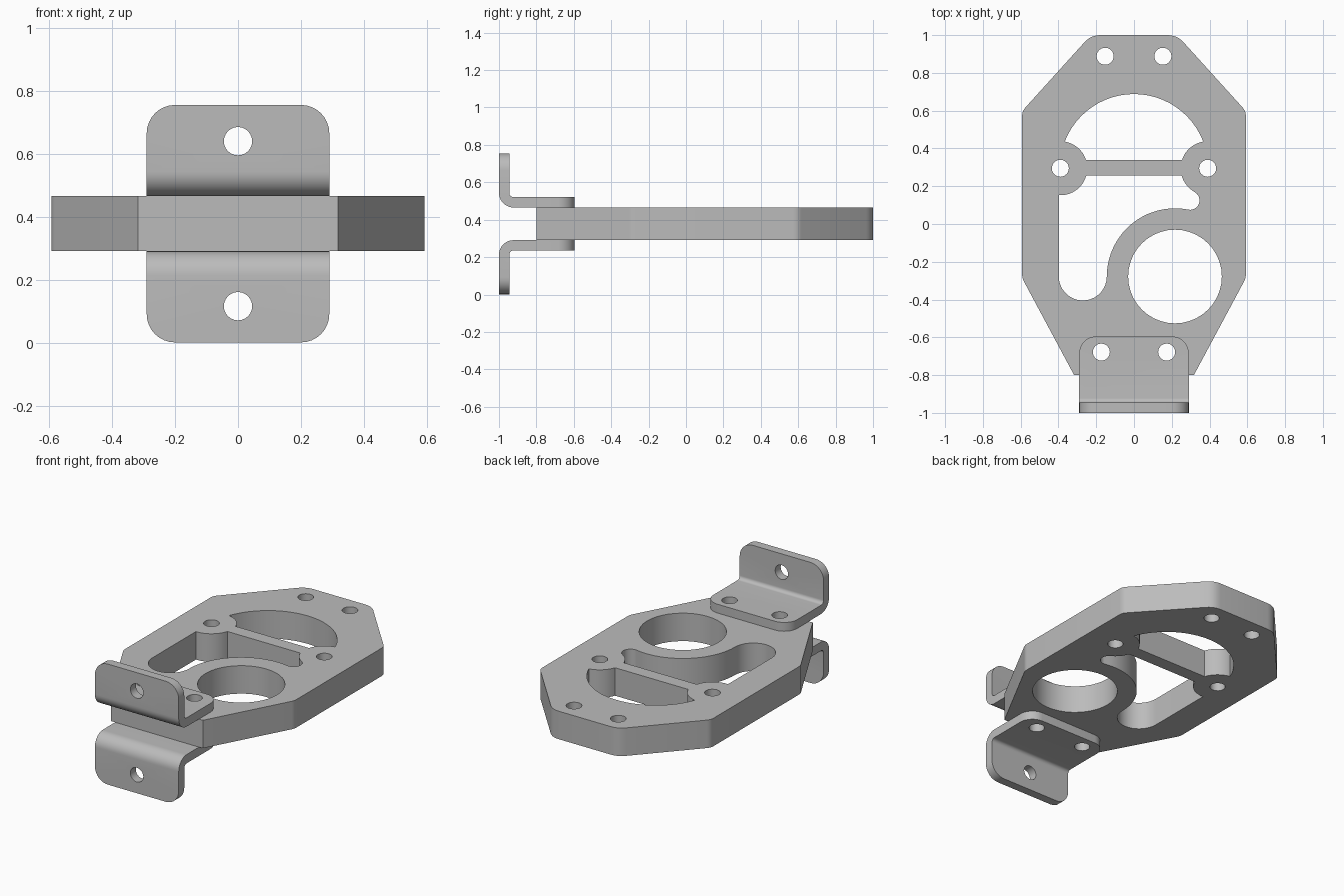
import bpy
import bmesh
from math import sin, cos, radians, tau
from mathutils import Vector, Matrix

cube = bpy.data.objects.get("Cube")
if cube:
    bpy.data.objects.remove(cube)

# Shared material
steel = bpy.data.materials.new("plain grey")
steel.use_nodes = True
GREY = (0.5, 0.5, 0.5, 1)
steel.diffuse_color = GREY
steel.node_tree.nodes["Principled BSDF"].inputs["Base Color"].default_value = GREY

MID, HALF = 0.378, 0.0875     # plate centre height and half thickness
TOP = MID + HALF
HOLE = 0.045                  # bolt hole radius


def arc(cx, cy, r, start, end, steps=12):
    """Points along an arc, angles in degrees."""
    angles = [radians(start + (end - start) * i / steps) for i in range(steps + 1)]
    return [(cx + r * cos(a), cy + r * sin(a)) for a in angles]


def circle(cx, cy, r, steps=24):
    return arc(cx, cy, r, 0, 360, steps)[:-1]


def soften(points, setbacks):
    """Round each polygon corner by its setback distance."""
    out = []
    pts = [Vector(p) for p in points]
    for i, (p, d) in enumerate(zip(pts, setbacks)):
        if not d:
            out.append(p)
            continue
        a = p + (pts[i - 1] - p).normalized() * d
        b = p + (pts[(i + 1) % len(pts)] - p).normalized() * d
        for k in range(6):
            t = k / 5
            out.append(a.lerp(p, t).lerp(p.lerp(b, t), t))
    return out


def select_only(obj):
    bpy.ops.object.select_all(action="DESELECT")
    obj.select_set(True)
    bpy.context.view_layer.objects.active = obj


def finish(obj):
    obj.data.materials.clear()
    obj.data.materials.append(steel)
    select_only(obj)
    bpy.ops.object.shade_smooth_by_angle(angle=radians(30))


def plate(name, loops):
    """Flat plate: the first loop is the outline, the rest are openings."""
    curve = bpy.data.curves.new(name, "CURVE")
    curve.dimensions = "2D"
    curve.fill_mode = "BOTH"
    curve.extrude = HALF
    for loop in loops:
        spline = curve.splines.new("POLY")
        spline.points.add(len(loop) - 1)
        for point, co in zip(spline.points, loop):
            point.co = (co[0], co[1], 0, 1)
        spline.use_cyclic_u = True
    obj = bpy.data.objects.new(name, curve)
    bpy.context.collection.objects.link(obj)
    select_only(obj)
    bpy.ops.object.convert(target="MESH")
    obj = bpy.context.object
    bm = bmesh.new()
    bm.from_mesh(obj.data)
    bmesh.ops.remove_doubles(bm, verts=bm.verts, dist=0.0005)
    bmesh.ops.recalc_face_normals(bm, faces=bm.faces)
    bm.to_mesh(obj.data)
    bm.free()
    obj.data.transform(Matrix.Translation((0, 0, MID)))
    finish(obj)


# Main plate outline and openings
right = [(0.317, -0.8), (0.592, -0.287), (0.592, 0.598), (0.228, 1)]
outline = soften(right + [(-x, y) for x, y in reversed(right)],
                 [0, 0.02, 0.025, 0.05, 0.05, 0.025, 0.02, 0])

BX, BY, BR = 0.39, 0.295, 0.143      # bosses beside the crossbar
dome = (arc(BX, BY, BR, 162, 100, 8) + arc(0, BY, 0.393, 21, 159, 24)
        + arc(-BX, BY, BR, 80, 18, 8))

RX, RY = 0.217, -0.278               # large ring centre
slot = (arc(-BX, BY, BR, -16, -93, 10)
        + arc(-0.271, RY, 0.127, 180, 360, 18)
        + arc(RX, RY, 0.361, 180, 78.5, 20)
        + arc(0.297, 0.125, 0.05, 258.5, 421, 12)[1:]
        + arc(BX, BY, BR, 241, 196, 8)[1:])

ring = circle(RX, RY, 0.248, 40)
bolts = [(s * x, y) for s in (-1, 1)
         for x, y in ((BX, BY), (0.153, 0.888), (0.173, -0.678))]
plate("main_plate", [outline, dome, slot, ring] + [circle(x, y, HOLE) for x, y in bolts])


# Angle bracket
W, T = 0.29, 0.055                   # half width, sheet thickness
BACK, FRONT, HIGH = -0.595, -1, 0.755
OUTER = 0.078


def bracket(name):
    bend = (FRONT + OUTER, TOP + OUTER)
    profile = [(BACK, TOP), (BACK, TOP + T)]
    profile += arc(*bend, OUTER - T, 270, 180, 8)
    profile += [(FRONT + T, HIGH), (FRONT, HIGH)]
    profile += arc(*bend, OUTER, 180, 270, 10)
    bm = bmesh.new()
    face = bm.faces.new([bm.verts.new((-W, y, z)) for y, z in profile])
    new = bmesh.ops.extrude_face_region(bm, geom=[face])["geom"]
    moved = [v for v in new if isinstance(v, bmesh.types.BMVert)]
    bmesh.ops.translate(bm, verts=moved, vec=(2 * W, 0, 0))
    bmesh.ops.recalc_face_normals(bm, faces=bm.faces)
    # Round the free corners of both flanges
    corners = [e for e in bm.edges
               if abs(e.verts[0].co.x - e.verts[1].co.x) < 0.001
               and (all(abs(v.co.y - BACK) < 0.001 for v in e.verts)
                    or all(abs(v.co.z - HIGH) < 0.001 for v in e.verts))]
    bmesh.ops.bevel(bm, geom=corners, offset=0.09, segments=8, profile=0.5,
                    affect="EDGES")
    mesh = bpy.data.meshes.new(name)
    bm.to_mesh(mesh)
    bm.free()
    obj = bpy.data.objects.new(name, mesh)
    bpy.context.collection.objects.link(obj)

    # Drill two base holes and one upright hole
    drills = [((s * 0.173, -0.678, TOP + T / 2), 0) for s in (-1, 1)]
    drills.append(((0, FRONT + T / 2, 0.64), tau / 4))
    for place, turn in drills:
        bpy.ops.mesh.primitive_cylinder_add(vertices=24, radius=HOLE, depth=0.15,
                                            location=place, rotation=(turn, 0, 0))
        drill = bpy.context.object
        drill.name = "drill"
        drill.hide_render = True
        mod = obj.modifiers.new("hole", "BOOLEAN")
        mod.operation = "DIFFERENCE"
        mod.solver = "EXACT"
        mod.object = drill
        select_only(obj)
        bpy.ops.object.modifier_apply(modifier=mod.name)
        bpy.data.objects.remove(drill)
    finish(obj)
    return obj


upper = bracket("upper_bracket")

# Lower bracket mirrors the upper one through the plate
lower = upper.copy()
lower.data = upper.data.copy()
lower.name = "lower_bracket"
lower.data.transform(Matrix.Translation((0, 0, 2 * MID)) @ Matrix.Diagonal((1, 1, -1, 1)))
lower.data.flip_normals()
bpy.context.collection.objects.link(lower)
